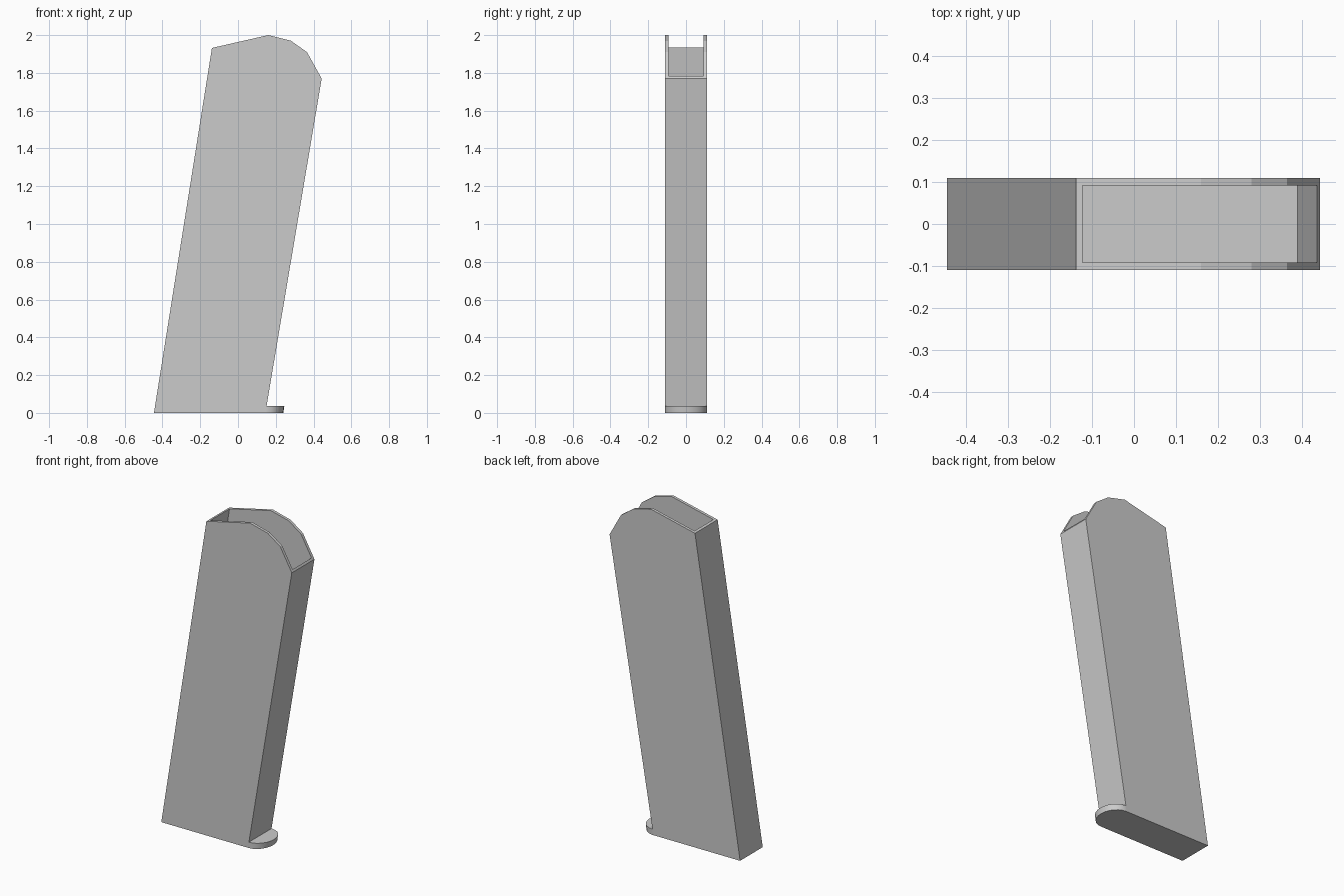
import bpy, bmesh, math
from mathutils import Vector

if "Cube" in bpy.data.objects:
    bpy.data.objects.remove(bpy.data.objects["Cube"])


def prism(name, points, offset):
    """Extrude a closed flat polygon by an offset vector."""
    bm = bmesh.new()
    face = bm.faces.new([bm.verts.new(p) for p in points])
    ext = bmesh.ops.extrude_face_region(bm, geom=[face])
    moved = [v for v in ext["geom"] if isinstance(v, bmesh.types.BMVert)]
    bmesh.ops.translate(bm, verts=moved, vec=Vector(offset))
    bmesh.ops.recalc_face_normals(bm, faces=bm.faces[:])
    mesh = bpy.data.meshes.new(name)
    bm.to_mesh(mesh)
    bm.free()
    obj = bpy.data.objects.new(name, mesh)
    bpy.context.collection.objects.link(obj)
    return obj


HALF = 0.11      # half width of the body
INNER = 0.092    # half width of the opening
LIP = 0.036      # lip height

# Leaning body with rounded top
side = [(-0.445, 0), (0.145, 0), (0.443, 1.77), (0.365, 1.91),
        (0.28, 1.97), (0.16, 2.0), (-0.138, 1.932)]
body = prism("body", [(x, -HALF, z) for x, z in side], (0, 2 * HALF, 0))

# Open pocket in the top, following the lean of the walls
pocket = [(-0.19, 1.51), (0.39, 1.51), (0.506, 2.2), (-0.08, 2.2)]
cutter = prism("pocket_cutter", [(x, -INNER, z) for x, z in pocket],
               (0, 2 * INNER, 0))
cutter.hide_render = True
cutter.hide_set(True)
cut = body.modifiers.new("pocket", 'BOOLEAN')
cut.operation = 'DIFFERENCE'
cut.solver = 'EXACT'
cut.object = cutter

# Rounded toe lip at the front of the base
outline = [(0.145, -HALF, 0)]
for i in range(13):
    a = -math.pi / 2 + math.pi * i / 12
    outline.append((0.15 + 0.09 * math.cos(a), HALF * math.sin(a), 0))
outline.append((0.145, HALF, 0))
lip = prism("base_lip", outline, (0.005, 0, LIP))
bpy.context.view_layer.objects.active = lip
lip.select_set(True)
bpy.ops.object.shade_smooth_by_angle(angle=math.radians(35))
